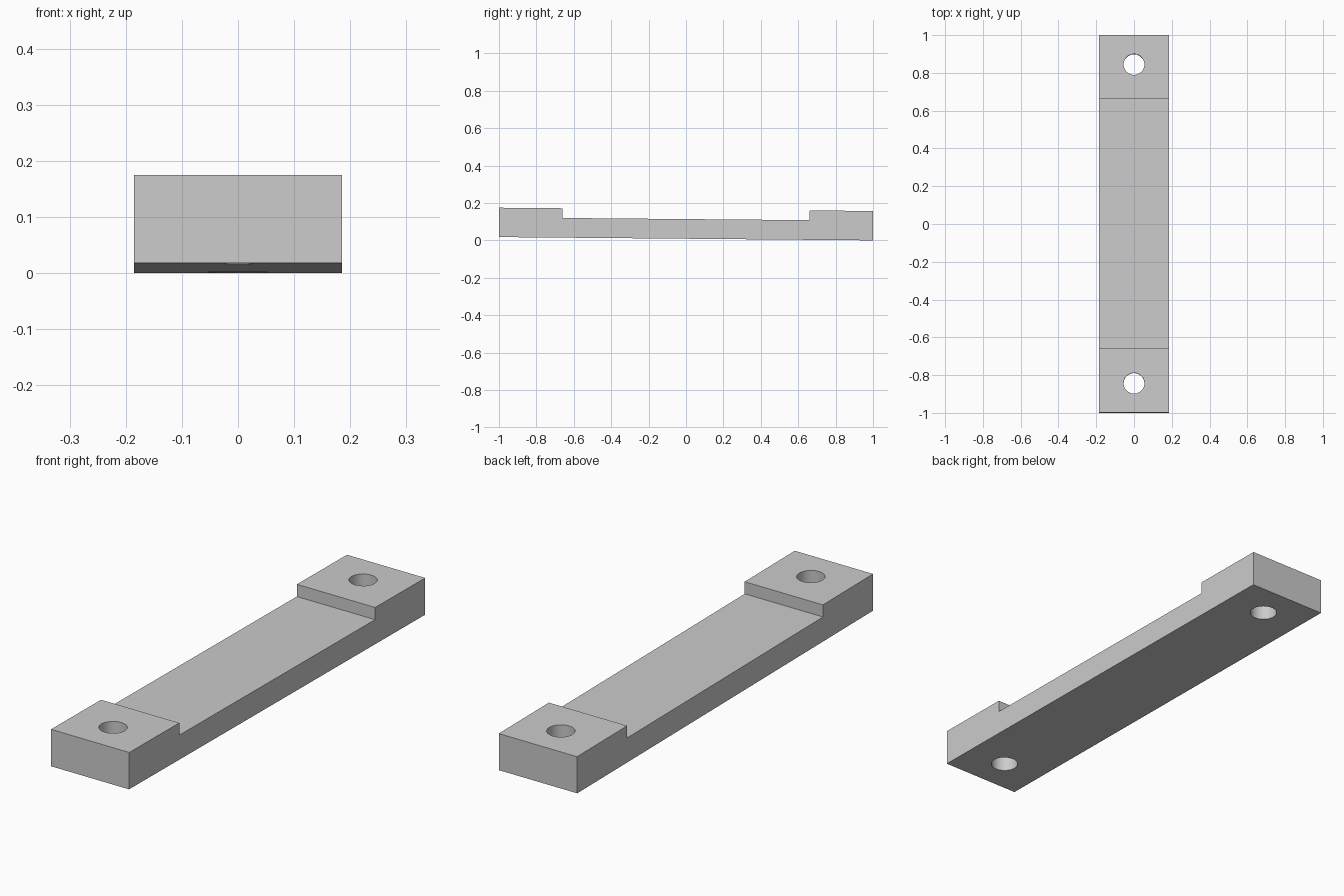
import bpy
import bmesh
import math
from mathutils import Matrix, Vector

cube = bpy.data.objects.get("Cube")
if cube:
    bpy.data.objects.remove(cube, do_unlink=True)

HALF_W, HALF_L = 0.185, 0.9993
THICK, FLOOR, STEP_Y = 0.157, 0.105, 0.661
HOLE_Y, HOLE_R = 0.844, 0.055
TILT = -0.0088

# Single plain grey
grey = bpy.data.materials.new("light_grey")
grey.use_nodes = True
color = (0.6, 0.6, 0.6, 1)
grey.diffuse_color = color
grey.node_tree.nodes["Principled BSDF"].inputs["Base Color"].default_value = color


def finish(bm, name):
    mesh = bpy.data.meshes.new(name)
    bmesh.ops.recalc_face_normals(bm, faces=bm.faces)
    bm.to_mesh(mesh)
    bm.free()
    mesh.materials.append(grey)
    obj = bpy.data.objects.new(name, mesh)
    bpy.context.collection.objects.link(obj)
    return obj


# Bar with a raised pad at each end: side profile extruded across the width
half = [(HALF_L, 0), (HALF_L, THICK), (STEP_Y, THICK), (STEP_Y, FLOOR)]
profile = half + [(-y, z) for y, z in reversed(half)]
bm = bmesh.new()
face = bm.faces.new([bm.verts.new((-HALF_W, y, z)) for y, z in profile])
ext = bmesh.ops.extrude_face_region(bm, geom=[face])
verts = [e for e in ext["geom"] if isinstance(e, bmesh.types.BMVert)]
bmesh.ops.translate(bm, verts=verts, vec=Vector((2 * HALF_W, 0, 0)))
bar = finish(bm, "mounting_bar")

# Bolt hole through each pad
bm = bmesh.new()
for side in (-1, 1):
    bmesh.ops.create_cone(bm, cap_ends=True, segments=48, radius1=HOLE_R,
                          radius2=HOLE_R, depth=2 * THICK,
                          matrix=Matrix.Translation((0, side * HOLE_Y, THICK / 2)))
cutter = finish(bm, "hole_cutter")
cutter.hide_render = True

cut = bar.modifiers.new("bolt_holes", "BOOLEAN")
cut.operation = "DIFFERENCE"
cut.solver = "EXACT"
cut.object = cutter
bpy.ops.object.select_all(action="DESELECT")
bar.select_set(True)
bpy.context.view_layer.objects.active = bar
bpy.ops.object.modifier_apply(modifier=cut.name)
bpy.data.objects.remove(cutter, do_unlink=True)

# Slight slope towards the back, then rest on the ground and centre
bar.data.transform(Matrix.Rotation(TILT, 4, "X"))
ys = [v.co.y for v in bar.data.vertices]
low = min(v.co.z for v in bar.data.vertices)
bar.data.transform(Matrix.Translation((0, -(min(ys) + max(ys)) / 2, -low)))
bpy.ops.object.shade_smooth_by_angle(angle=math.radians(30))
